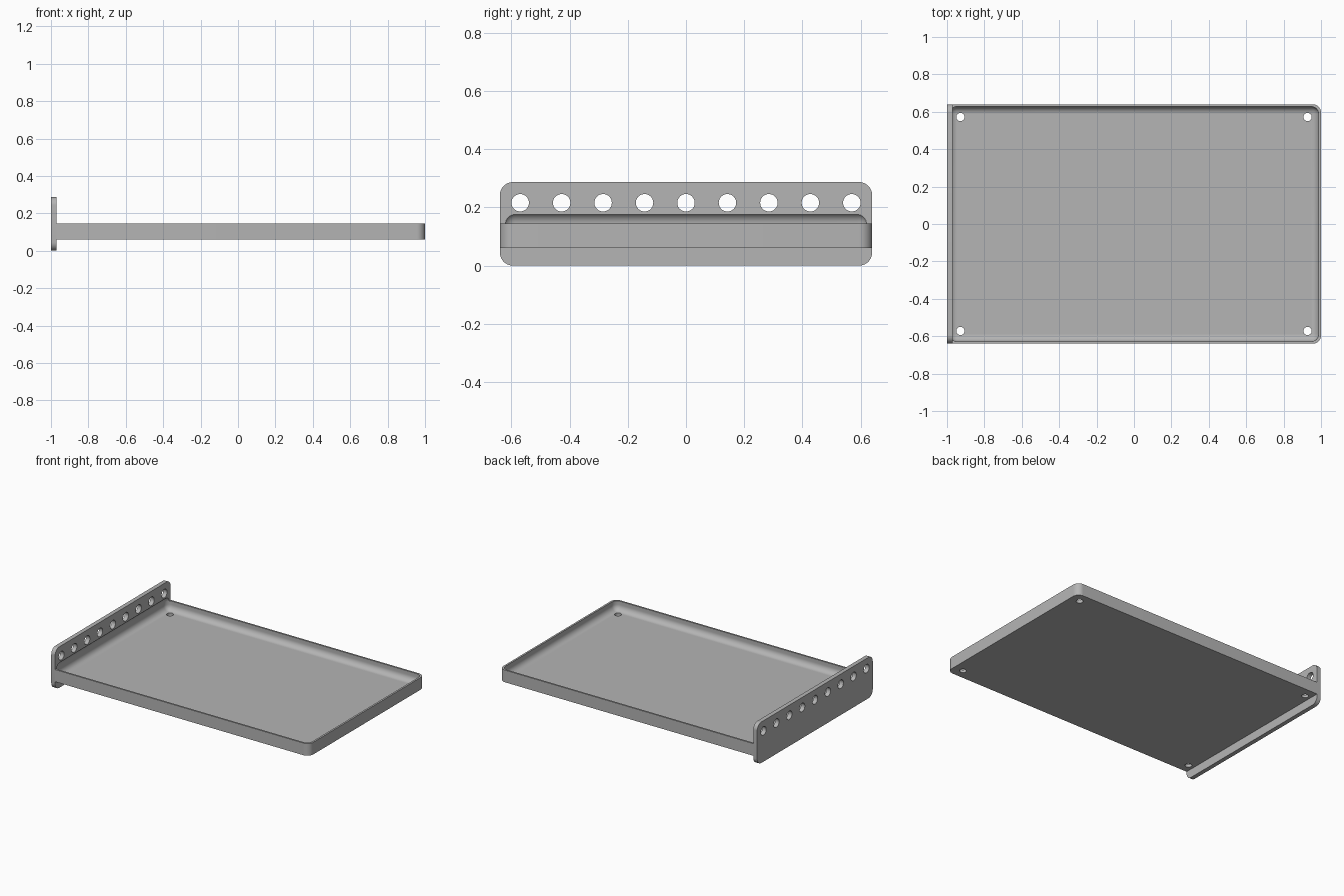
import bpy
import bmesh
from math import cos, sin, pi, radians
from mathutils import Matrix, Vector

old = bpy.data.objects.get("Cube")
if old:
    bpy.data.objects.remove(old, do_unlink=True)

GREY = (0.46, 0.46, 0.46, 1)
grey = bpy.data.materials.new("plain grey")
grey.use_nodes = True
grey.diffuse_color = GREY
grey.node_tree.nodes["Principled BSDF"].inputs["Base Color"].default_value = GREY

HALF_WIDTH = 0.64
PANEL_BACK, PANEL_FACE = -1.0, -0.97
CORNER = 0.045


def finish_mesh(name, bm):
    bmesh.ops.recalc_face_normals(bm, faces=bm.faces)
    mesh = bpy.data.meshes.new(name)
    bm.to_mesh(mesh)
    bm.free()
    mesh.materials.append(grey)
    obj = bpy.data.objects.new(name, mesh)
    bpy.context.collection.objects.link(obj)
    return obj


def rounded_outline(u0, u1, v0, v1, radii, steps=10):
    """Rectangle outline; radii run anticlockwise from the upper right corner."""
    corners = [(u1, v1, -1, -1), (u0, v1, 1, -1), (u0, v0, 1, 1), (u1, v0, -1, 1)]
    points = []
    for i, ((u, v, su, sv), r) in enumerate(zip(corners, radii)):
        count = steps if r else 0
        for k in range(count + 1):
            a = pi / 2 * (i + k / max(count, 1))
            points.append((u + r * (su + cos(a)), v + r * (sv + sin(a))) if r else (u, v))
    return points


def extrude(name, points, offset):
    bm = bmesh.new()
    face = bm.faces.new([bm.verts.new(p) for p in points])
    top = bmesh.ops.extrude_face_region(bm, geom=[face])["geom"]
    verts = [g for g in top if isinstance(g, bmesh.types.BMVert)]
    bmesh.ops.translate(bm, verts=verts, vec=offset)
    return finish_mesh(name, bm)


def rounded_box(name, low, high, radius):
    low, high = Vector(low), Vector(high)
    bm = bmesh.new()
    bmesh.ops.create_cube(bm, size=1, matrix=Matrix.Translation((low + high) / 2)
                          @ Matrix.Diagonal((high - low).to_4d()))
    bmesh.ops.bevel(bm, geom=bm.edges[:], offset=radius, offset_type="OFFSET",
                    segments=10, profile=0.5, affect="EDGES")
    return finish_mesh(name, bm)


def drills(name, centres, radius, axis):
    bm = bmesh.new()
    turn = Vector((0, 0, 1)).rotation_difference(Vector(axis)).to_matrix().to_4x4()
    for c in centres:
        bmesh.ops.create_cone(bm, cap_ends=True, segments=40, radius1=radius,
                              radius2=radius, depth=0.2, matrix=Matrix.Translation(c) @ turn)
    return finish_mesh(name, bm)


def cut(obj, cutters):
    bpy.ops.object.select_all(action="DESELECT")
    bpy.context.view_layer.objects.active = obj
    obj.select_set(True)
    for cutter in cutters:
        mod = obj.modifiers.new("cut", "BOOLEAN")
        mod.operation, mod.solver, mod.object = "DIFFERENCE", "EXACT", cutter
        bpy.ops.object.modifier_apply(modifier=mod.name)
    bpy.ops.object.shade_smooth_by_angle(angle=radians(30))


# Tray body, rounded only at the end away from the panel
outline = rounded_outline(PANEL_FACE, 1, -HALF_WIDTH, HALF_WIDTH, (CORNER, 0, 0, CORNER))
tray = extrude("tray", [(x, y, 0.06) for x, y in outline], (0, 0, 0.085))

# Upright end panel
outline = rounded_outline(-HALF_WIDTH, HALF_WIDTH, 0, 0.287, [CORNER] * 4)
panel = extrude("end_panel", [(PANEL_BACK, y, z) for y, z in outline],
                (PANEL_FACE - PANEL_BACK, 0, 0))

# Soft-edged pocket, running slightly into the panel
pocket = rounded_box("pocket_cutter", (-0.987, -0.628, 0.08), (0.987, 0.628, 0.183), 0.04)

# Mounting holes in the floor and a row of holes along the panel
floor_holes = drills("floor_hole_cutter",
                     [(sx * 0.928, sy * 0.572, 0.07) for sx in (-1, 1) for sy in (-1, 1)],
                     0.022, (0, 0, 1))
panel_holes = drills("panel_hole_cutter",
                     [(PANEL_FACE, i * 0.1425, 0.216) for i in range(-4, 5)],
                     0.03, (1, 0, 0))

cut(tray, [pocket, floor_holes])
cut(panel, [pocket, panel_holes])
for cutter in (pocket, floor_holes, panel_holes):
    bpy.data.objects.remove(cutter, do_unlink=True)
